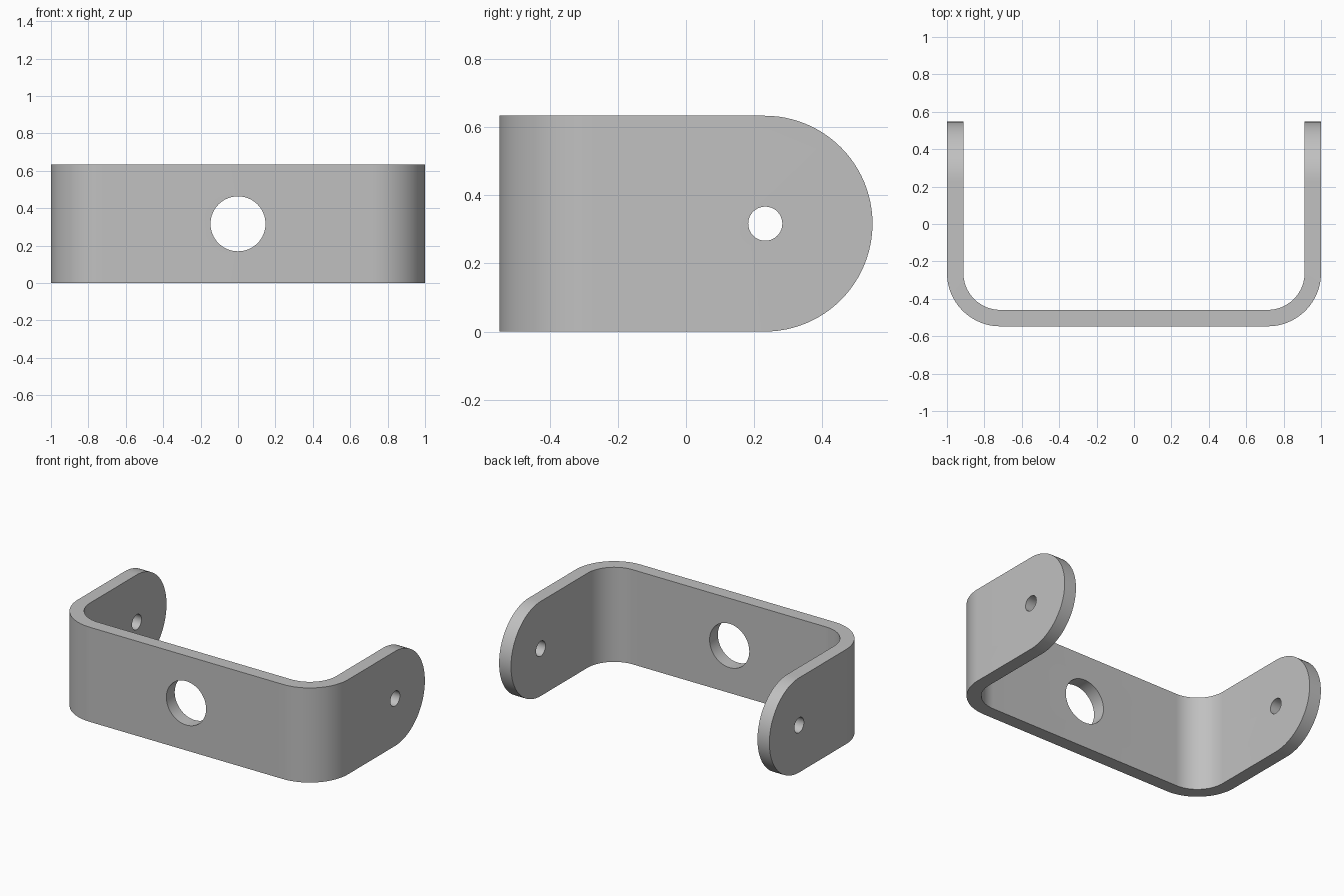
import bpy, bmesh
from math import pi, cos, sin, radians
from mathutils import Vector

HEIGHT = 0.633
HALF_Y = 0.547
THICK = 0.088
BEND = 0.285
END_R = HEIGHT / 2
PIVOT_Y = HALF_Y - END_R

cube = bpy.data.objects.get("Cube")
if cube:
    bpy.data.objects.remove(cube)

steel = bpy.data.materials.new("plain_grey")
steel.use_nodes = True
grey = (0.53, 0.53, 0.53, 1)
steel.diffuse_color = grey
steel.node_tree.nodes["Principled BSDF"].inputs["Base Color"].default_value = grey


def arc(cx, cy, r, start, end, steps=24):
    angles = [radians(start + (end - start) * i / steps) for i in range(steps + 1)]
    return [(cx + r * cos(a), cy + r * sin(a)) for a in angles]


def prism(name, points, sweep):
    """Extrude a closed outline of 3D points along the sweep vector."""
    bm = bmesh.new()
    face = bm.faces.new([bm.verts.new(p) for p in points])
    result = bmesh.ops.extrude_face_region(bm, geom=[face])
    moved = [v for v in result["geom"] if isinstance(v, bmesh.types.BMVert)]
    bmesh.ops.translate(bm, verts=moved, vec=Vector(sweep))
    bmesh.ops.recalc_face_normals(bm, faces=bm.faces)
    mesh = bpy.data.meshes.new(name)
    bm.to_mesh(mesh)
    bm.free()
    mesh.materials.append(steel)
    obj = bpy.data.objects.new(name, mesh)
    bpy.context.collection.objects.link(obj)
    return obj


def apply_boolean(target, cutter, operation):
    cutter.hide_render = True
    mod = target.modifiers.new(operation.lower(), "BOOLEAN")
    mod.object, mod.operation, mod.solver = cutter, operation, "EXACT"
    bpy.context.view_layer.objects.active = target
    bpy.ops.object.modifier_apply(modifier=mod.name)
    bpy.data.objects.remove(cutter)


def bend_line(inset):
    """U-shaped path through both bends, from left arm to right arm."""
    x, y = 1 - inset, HALF_Y + 0.1
    cx, cy, r = 1 - BEND, BEND - HALF_Y, BEND - inset
    return ([(x, y)] + arc(cx, cy, r, 0, -90)
            + arc(-cx, cy, r, -90, -180) + [(-x, y)])


# Bent strip, oversized so the side outline trims it
outline = bend_line(0) + bend_line(THICK)[::-1]
bracket = prism("bracket", [(x, y, -0.1) for x, y in outline], (0, 0, HEIGHT + 0.2))

# Side outline with rounded arm ends
side = [(-0.8, HEIGHT), (-0.8, 0)] + arc(PIVOT_Y, END_R, END_R, -90, 90, 48)
trim = prism("side_outline", [(-1.2, y, z) for y, z in side], (2.4, 0, 0))
apply_boolean(bracket, trim, "INTERSECT")

# Pivot holes through both arms
ring = arc(PIVOT_Y + 0.002, END_R, 0.05, 0, 360, 40)[:-1]
drill = prism("pivot_drill", [(-1.2, y, z) for y, z in ring], (2.4, 0, 0))
apply_boolean(bracket, drill, "DIFFERENCE")

# Large hole in the front plate
ring = arc(0, END_R, 0.147, 0, 360, 64)[:-1]
drill = prism("front_drill", [(x, -0.8, z) for x, z in ring], (0, 0.6, 0))
apply_boolean(bracket, drill, "DIFFERENCE")

# Smooth curved surfaces, sharp rims
bpy.ops.object.select_all(action="DESELECT")
bracket.select_set(True)
bpy.context.view_layer.objects.active = bracket
bpy.ops.object.shade_smooth_by_angle(angle=radians(30))
